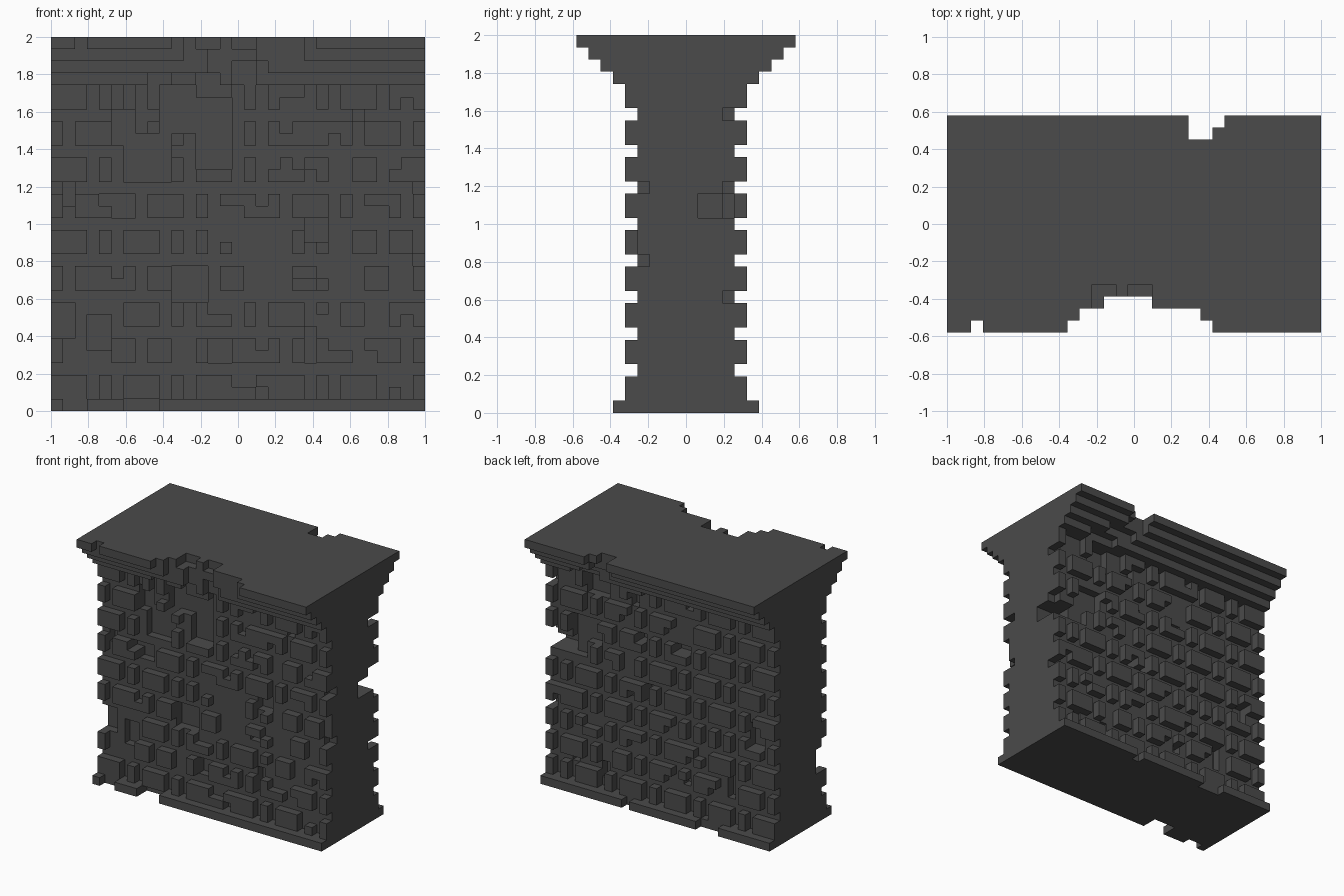
import bpy, bmesh, random
from mathutils import Vector

old = bpy.data.objects.get("Cube")
if old:
    bpy.data.objects.remove(old, do_unlink=True)

random.seed(11)
N = 31                      # blocks along the width and the height
U = 2.0 / N                 # block size
FRONT, BACK = -1, 1
cells = {}                  # (x, y, z) -> part name

stone = bpy.data.materials.new("dark_stone")
stone.use_nodes = True
colour = (0.07, 0.07, 0.07, 1)
stone.diffuse_color = colour
bsdf = stone.node_tree.nodes["Principled BSDF"]
bsdf.inputs["Base Color"].default_value = colour
bsdf.inputs["Roughness"].default_value = 0.9


def side_y(side, d):
    """Block index at distance d from the middle plane."""
    return d if side == BACK else -1 - d


def fill(part, x0, x1, z0, z1, d0, d1, sides=(FRONT, BACK)):
    for s in sides:
        for x in range(max(x0, 0), min(x1, N - 1) + 1):
            for z in range(z0, z1 + 1):
                for d in range(d0, d1):
                    cells[x, side_y(s, d), z] = part


def carve(side, x0, x1, z0, z1, limit):
    """Cut everything further out than limit blocks from the middle plane."""
    for x in range(max(x0, 0), min(x1, N - 1) + 1):
        for z in range(max(z0, 0), min(z1, N - 1) + 1):
            for d in range(limit, 9):
                cells.pop((x, side_y(side, d), z), None)


# Wall core, plinth and stepped cornice
fill("wall_core", 0, 30, 0, 30, 0, 4)
fill("base_plinth", 0, 30, 0, 0, 4, 6)
for step in range(4):
    fill("cornice", 0, 30, 27 + step, 27 + step, 4, 6 + step)

# Alternating long and short bricks, shifted on every second course
for course in range(9):
    z = 1 + 3 * course
    shift = 2 if course % 2 else 0
    for x in range(shift - 6, N, 6):
        fill("bricks", x, x + 2, z, z + 1, 4, 5)
        fill("bricks", x + 4, x + 4, z, z + 1, 4, 5)

# Two-block bricks on some front courses
for x, z in ((5, 4), (29, 13), (29, 19)):
    fill("bricks", x, x, z, z + 1, 4, 5, (FRONT,))
for x, z in ((10, 4), (24, 13), (24, 19), (30, 13)):
    carve(FRONT, x, x, z, z + 1, 4)

# Broken middle of the front cornice: x0, x1, z0, z1, limit
front_cornice = [
    (10, 10, 30, 30, 8), (11, 11, 30, 30, 7), (12, 13, 30, 30, 5),
    (14, 14, 30, 30, 6), (15, 16, 30, 30, 5), (17, 20, 30, 30, 7),
    (21, 21, 30, 30, 8), (11, 12, 29, 29, 7), (13, 16, 29, 29, 6),
    (17, 20, 29, 29, 7), (13, 17, 28, 28, 6), (15, 16, 26, 28, 5),
    (2, 2, 30, 30, 8), (8, 9, 27, 27, 5), (12, 13, 27, 27, 5),
]
# Chips in the front plinth and wall
front_wall = [
    (1, 2, 0, 0, 5), (6, 8, 0, 0, 4), (0, 1, 6, 8, 3), (2, 4, 4, 8, 4),
    (3, 4, 5, 7, 3), (6, 9, 19, 22, 3), (12, 14, 20, 25, 3),
    (9, 11, 23, 26, 3), (14, 19, 14, 15, 4), (16, 19, 10, 13, 4),
    (5, 6, 22, 24, 3), (10, 12, 9, 11, 3), (22, 24, 11, 12, 4),
    (30, 30, 18, 18, 3), (30, 30, 12, 12, 3),
]
# Chips on the back, worst near the left end
back_wall = [
    (20, 21, 30, 30, 7), (22, 22, 30, 30, 8), (20, 22, 29, 29, 7),
    (21, 24, 28, 28, 6), (23, 26, 27, 27, 5), (23, 25, 24, 26, 3),
    (27, 29, 24, 26, 4), (24, 27, 18, 20, 3), (28, 30, 16, 17, 1),
    (26, 27, 16, 17, 3), (30, 30, 18, 18, 3), (30, 30, 24, 24, 3),
    (30, 30, 9, 9, 3), (19, 19, 0, 0, 5), (7, 9, 0, 0, 5),
    (2, 3, 11, 13, 3),
]
for side, cuts in ((FRONT, front_cornice + front_wall), (BACK, back_wall)):
    for cut in cuts:
        carve(side, *cut)

# Scattered wear: small patches taken off the bricks or into the core
for side, count in ((FRONT, 48), (BACK, 36)):
    for i in range(count):
        x = min(round(random.gauss(14 if side == FRONT else 18, 7)), 28)
        z = random.randint(2, 25)
        w, h = random.choice([(0, 0), (1, 0), (0, 1), (1, 1), (0, 2)])
        carve(side, x, x + w, z, min(z + h, 26), random.choice([4, 4, 3]))

# Loose stones standing between the bricks, never in the bed joints
for side, count in ((FRONT, 26), (BACK, 12)):
    for i in range(count):
        x = round(random.gauss(15, 7))
        z = random.randint(0, 8) * 3 + random.randint(1, 2)
        if (x, side_y(side, 3), z) in cells:
            fill("bricks", x, x, z, z, 4, 5, (side,))


# Outward faces of a block, as corner offsets keyed by direction
FACES = {
    (1, 0, 0): ((1, 0, 0), (1, 1, 0), (1, 1, 1), (1, 0, 1)),
    (-1, 0, 0): ((0, 0, 0), (0, 0, 1), (0, 1, 1), (0, 1, 0)),
    (0, 1, 0): ((0, 1, 0), (0, 1, 1), (1, 1, 1), (1, 1, 0)),
    (0, -1, 0): ((0, 0, 0), (1, 0, 0), (1, 0, 1), (0, 0, 1)),
    (0, 0, 1): ((0, 0, 1), (1, 0, 1), (1, 1, 1), (0, 1, 1)),
    (0, 0, -1): ((0, 0, 0), (0, 1, 0), (1, 1, 0), (1, 0, 0)),
}


def build(part):
    """Skin one part, leaving out faces hidden against other blocks."""
    bm = bmesh.new()
    for (x, y, z), name in cells.items():
        if name != part:
            continue
        for (dx, dy, dz), corners in FACES.items():
            if (x + dx, y + dy, z + dz) not in cells:
                bm.faces.new([bm.verts.new(Vector(((x + a) * U - 1,
                                                   (y + b) * U,
                                                   (z + c) * U)))
                              for a, b, c in corners])
    bmesh.ops.remove_doubles(bm, verts=bm.verts[:], dist=U * 0.01)
    bmesh.ops.dissolve_limit(bm, angle_limit=0.01, verts=bm.verts[:],
                             edges=bm.edges[:])
    mesh = bpy.data.meshes.new(part)
    bm.to_mesh(mesh)
    bm.free()
    mesh.materials.append(stone)
    bpy.context.collection.objects.link(bpy.data.objects.new(part, mesh))


for part in ("wall_core", "base_plinth", "bricks", "cornice"):
    build(part)
